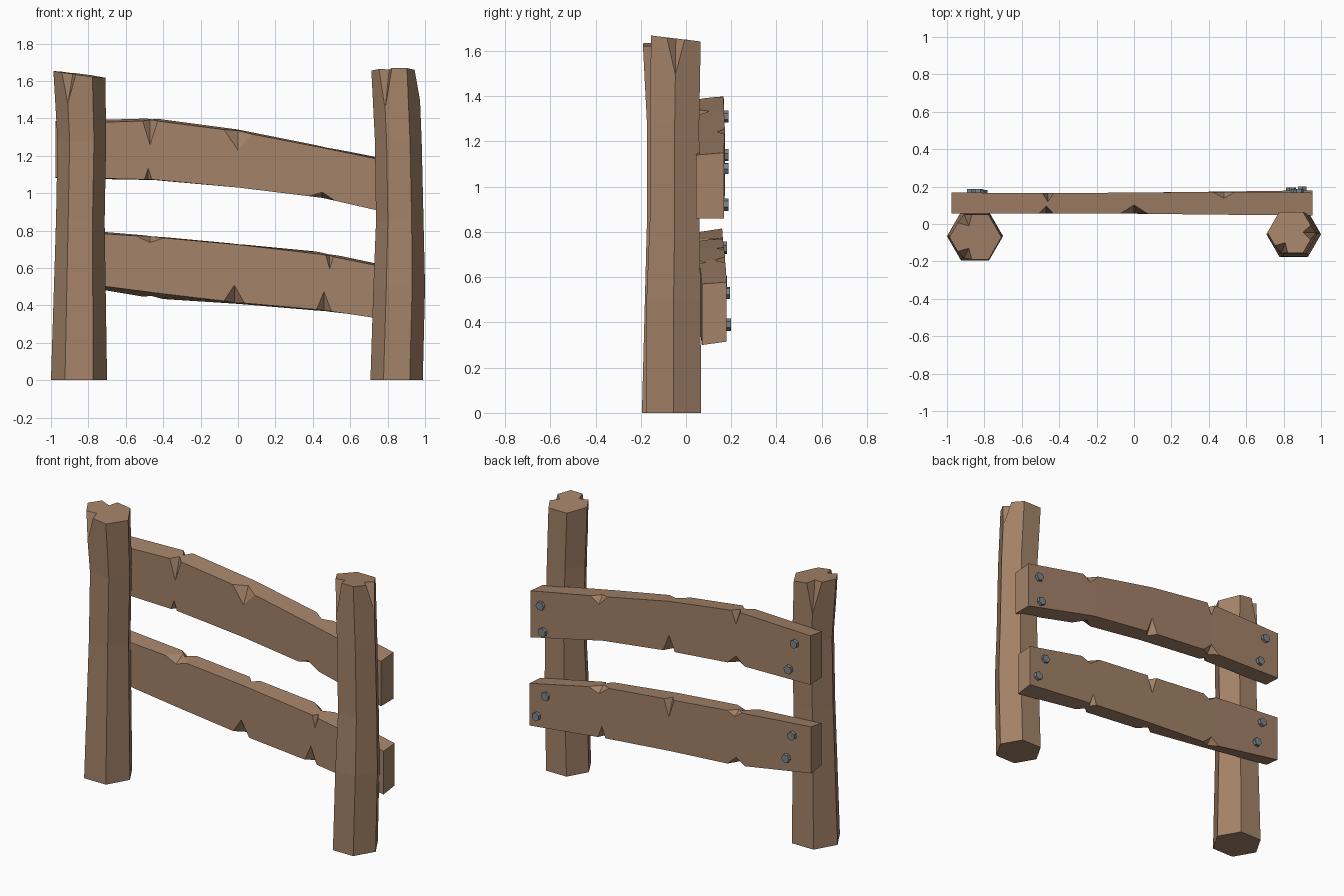
import bpy, bmesh, math
from mathutils import Vector as V

if "Cube" in bpy.data.objects:
    bpy.data.objects.remove(bpy.data.objects["Cube"])


def material(name, rgb):
    m = bpy.data.materials.new(name)
    m.diffuse_color = (*rgb, 1)
    m.use_nodes = True
    m.node_tree.nodes["Principled BSDF"].inputs["Base Color"].default_value = m.diffuse_color
    return m


WOOD = material("wood", (0.37, 0.225, 0.14))
METAL = material("bolt_metal", (0.20, 0.23, 0.25))


def finish(bm, name, mat=None):
    bmesh.ops.recalc_face_normals(bm, faces=bm.faces)
    me = bpy.data.meshes.new(name)
    bm.to_mesh(me)
    bm.free()
    ob = bpy.data.objects.new(name, me)
    bpy.context.collection.objects.link(ob)
    if mat:
        me.materials.append(mat)
    return ob


def loft(rings, name):
    """Skin a list of equal-length point rings, capped at both ends."""
    bm = bmesh.new()
    loops = [[bm.verts.new(p) for p in r] for r in rings]
    n = len(loops[0])
    for a, b in zip(loops, loops[1:]):
        for i in range(n):
            j = (i + 1) % n
            bm.faces.new((a[i], a[j], b[j], b[i]))
    bm.faces.new(loops[0])
    bm.faces.new(loops[-1])
    return finish(bm, name, WOOD)


def chip(ob, notches):
    """Cut V notches; each is rim points A, B and ridge points P, Q."""
    bm = bmesh.new()
    for A, B, P, Q in notches:
        pts = [P + (P - Q) * 0.4, Q + (Q - P) * 0.4]
        for R in (A, B):
            pts += [R + (R - P) * 1.5, R + (R - Q) * 3]
        vs = [bm.verts.new(p) for p in pts]
        bmesh.ops.convex_hull(bm, input=vs)
    cutter = finish(bm, "notch_cutter")
    cutter.hide_render = True
    mod = ob.modifiers.new("chips", "BOOLEAN")
    mod.operation, mod.solver, mod.object = "DIFFERENCE", "EXACT", cutter
    mod.use_self = True
    bpy.context.view_layer.update()
    dg = bpy.context.evaluated_depsgraph_get()
    me = bpy.data.meshes.new_from_object(ob.evaluated_get(dg))
    ob.modifiers.clear()
    ob.data = me
    bpy.data.objects.remove(cutter)


def post(name, levels, tilt, corners):
    """Hexagonal post; levels are (z, cx, cy, radius), top cap tilted."""
    rings = []
    for k, (z, cx, cy, r) in enumerate(levels):
        ring = []
        for i in range(6):
            a = math.radians(60 * i)
            dx, dy = r * math.cos(a), r * math.sin(a)
            dz = tilt[0] * dx + tilt[1] * dy if k == len(levels) - 1 else 0
            ring.append(V((cx + dx, cy + dy, z + dz)))
        rings.append(ring)
    ob = loft(rings, name)
    top, low = rings[-1], rings[-2]
    mid = sum(top, V()) / 6
    notches = []
    for i, depth in corners:
        c = top[i]
        A = c.lerp(top[i - 1], 0.36)
        B = c.lerp(top[(i + 1) % 6], 0.36)
        P = c.lerp(low[i], depth / (c.z - low[i].z))
        notches.append((A, B, P, c.lerp(mid, 0.5)))
    chip(ob, notches)


# posts
post("left_post", [(0, -0.85, -0.065, 0.15), (0.85, -0.843, -0.06, 0.13),
                   (1.28, -0.835, -0.06, 0.13), (1.635, -0.848, -0.07, 0.139)],
     (-0.13, 0.03), [(4, 0.16), (2, 0.19)])
post("right_post", [(0, 0.848, -0.055, 0.14), (0.5, 0.862, -0.055, 0.138),
                    (0.85, 0.865, -0.05, 0.127), (1.28, 0.857, -0.05, 0.125),
                    (1.655, 0.84, -0.045, 0.127)],
     (0.0, -0.12), [(4, 0.22), (0, 0.16)])


def rail(name, st, notches):
    """st rows: x, bottom front/back z, top front/back z, front/back y.
    notches: side (f/b), edge (t/b), x, width, depth on face, depth across."""
    def at(x):
        for s, t in zip(st, st[1:]):
            if x <= t[0]:
                break
        k = (x - s[0]) / (t[0] - s[0])
        return [a + (b - a) * k for a, b in zip(s, t)]

    ob = loft([[V((s[0], s[5], s[1])), V((s[0], s[6], s[2])),
                V((s[0], s[6], s[4])), V((s[0], s[5], s[3]))] for s in st], name)
    cuts = []
    for side, edge, x, w, d, e in notches:
        yi = 5 if side == "f" else 6
        zi = (1 if edge == "b" else 3) + (side == "b")

        def pt(px):
            r = at(px)
            return V((px, r[yi], r[zi]))
        c = pt(x)
        inz = V((0, 0, d if edge == "b" else -d))
        iny = V((0, e if side == "f" else -e, 0))
        cuts.append((pt(x - w / 2), pt(x + w / 2), c + inz, c + iny))
    chip(ob, cuts)


# rails
rail("upper_rail",
     [(-0.975, 1.085, 1.08, 1.37, 1.385, 0.055, 0.168),
      (-0.45, 1.072, 1.07, 1.388, 1.40, 0.055, 0.165),
      (0, 1.03, 1.03, 1.33, 1.34, 0.055, 0.168),
      (0.45, 0.975, 0.975, 1.243, 1.25, 0.05, 0.172),
      (0.955, 0.86, 0.86, 1.14, 1.15, 0.045, 0.167)],
     [("f", "t", -0.47, 0.08, 0.13, 0.04), ("f", "t", 0, 0.15, 0.10, 0.045),
      ("f", "b", -0.48, 0.04, 0.06, 0.03), ("f", "b", 0.45, 0.14, 0.03, 0.06),
      ("b", "t", 0.48, 0.12, 0.05, 0.035), ("b", "t", -0.46, 0.06, 0.08, 0.05),
      ("b", "b", 0, 0.08, 0.10, 0.05), ("b", "b", -0.46, 0.12, 0.05, 0.04)])
rail("lower_rail",
     [(-0.975, 0.535, 0.525, 0.80, 0.815, 0.06, 0.16),
      (-0.45, 0.468, 0.437, 0.765, 0.77, 0.06, 0.163),
      (0, 0.415, 0.408, 0.725, 0.728, 0.06, 0.168),
      (0.45, 0.375, 0.37, 0.672, 0.685, 0.06, 0.173),
      (0.955, 0.30, 0.315, 0.57, 0.578, 0.07, 0.18)],
     [("f", "t", -0.47, 0.15, 0.03, 0.06), ("f", "t", 0.49, 0.04, 0.07, 0.03),
      ("f", "b", -0.02, 0.11, 0.09, 0.05), ("f", "b", 0.46, 0.08, 0.10, 0.04),
      ("b", "t", 0.48, 0.14, 0.04, 0.05), ("b", "t", 0, 0.07, 0.11, 0.04),
      ("b", "b", 0.46, 0.05, 0.07, 0.04), ("b", "b", -0.46, 0.12, 0.05, 0.05),
      ("b", "t", -0.45, 0.10, 0.03, 0.05)])

# hex bolt heads on the back of the rails
BOLTS = [(-0.87, 1.31, 0.175), (-0.83, 1.14, 0.175), (0.88, 1.08, 0.175),
         (0.865, 0.92, 0.175), (-0.85, 0.73, 0.17), (-0.81, 0.58, 0.17),
         (0.84, 0.53, 0.182), (0.90, 0.39, 0.188)]
for n, (x, z, y) in enumerate(BOLTS):
    bpy.ops.mesh.primitive_cylinder_add(vertices=6, radius=0.027, depth=0.024,
                                        location=(x, y, z),
                                        rotation=(math.pi / 2, 0.3 * n, 0))
    bolt = bpy.context.object
    bolt.name = f"bolt_{n + 1}"
    bolt.data.materials.append(METAL)
